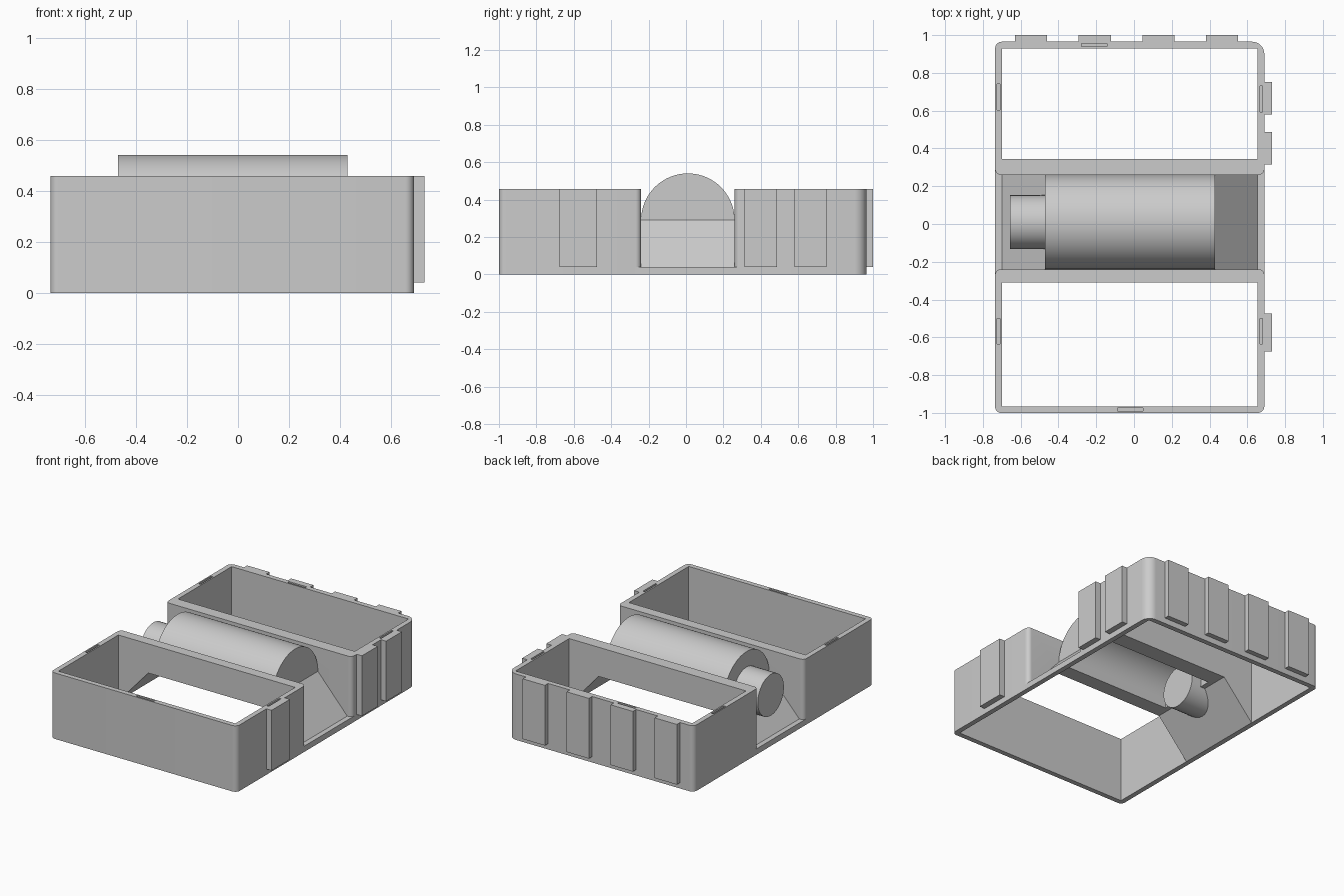
import bpy, bmesh
from math import sin, cos, pi, radians

cube = bpy.data.objects.get("Cube")
if cube:
    bpy.data.objects.remove(cube, do_unlink=True)

grey = bpy.data.materials.new("plain_grey")
grey.use_nodes = True
grey.diffuse_color = (0.6, 0.6, 0.6, 1)
grey.node_tree.nodes["Principled BSDF"].inputs["Base Color"].default_value = (0.6, 0.6, 0.6, 1)

# Overall dimensions
LEFT, RIGHT, FRONT, BACK = 0.69, -0.735, -1.0, 0.965
WALL, TOP, LIP = 0.035, 0.457, 0.04
GAP_F, GAP_B = -0.24, 0.26
IN_L, IN_R = LEFT - WALL, RIGHT + WALL
DOME_L, DOME_R, AXIS_Y, AXIS_Z, RAD = 0.43, -0.47, 0.01, 0.29, 0.25
UNDER = AXIS_Z - WALL


def prism(name, pts, lo, hi, axis="z"):
    """Extrude a 2D outline along one axis."""
    place = {"x": lambda a, b, h: (h, a, b),
             "y": lambda a, b, h: (a, h, b),
             "z": lambda a, b, h: (a, b, h)}[axis]
    bm = bmesh.new()
    ends = [[bm.verts.new(place(a, b, h)) for a, b in pts] for h in (lo, hi)]
    bm.faces.new(ends[0])
    bm.faces.new(ends[1])
    n = len(pts)
    for i in range(n):
        j = (i + 1) % n
        bm.faces.new((ends[0][i], ends[0][j], ends[1][j], ends[1][i]))
    bmesh.ops.recalc_face_normals(bm, faces=bm.faces)
    mesh = bpy.data.meshes.new(name)
    bm.to_mesh(mesh)
    bm.free()
    mesh.materials.append(grey)
    obj = bpy.data.objects.new(name, mesh)
    bpy.context.collection.objects.link(obj)
    return obj


def rect(x0, x1, y0, y1):
    return [(x0, y0), (x1, y0), (x1, y1), (x0, y1)]


def rounded(x0, x1, y0, y1, radii):
    """Rectangle outline with one radius per corner, anticlockwise from x0, y0."""
    pts = []
    signs = [(1, 1), (-1, 1), (-1, -1), (1, -1)]
    for k, ((x, y), (sx, sy), r) in enumerate(zip(rect(x0, x1, y0, y1), signs, radii)):
        for i in range(9):
            a = pi + k * pi / 2 + i * pi / 16
            pts.append((x + sx * r + r * cos(a), y + sy * r + r * sin(a)))
    return pts


def arc(r, a0, a1, steps=40):
    return [(AXIS_Y + r * cos(a0 + (a1 - a0) * i / steps),
             AXIS_Z + r * sin(a0 + (a1 - a0) * i / steps)) for i in range(steps + 1)]


def activate(obj):
    bpy.ops.object.select_all(action="DESELECT")
    obj.select_set(True)
    bpy.context.view_layer.objects.active = obj


def smooth(obj):
    activate(obj)
    bpy.ops.object.shade_smooth_by_angle(angle=radians(30))


def cut(obj, cutter):
    cutter.hide_render = True
    mod = obj.modifiers.new("cut", "BOOLEAN")
    mod.operation, mod.solver, mod.object = "DIFFERENCE", "EXACT", cutter
    activate(obj)
    bpy.ops.object.modifier_apply(modifier=mod.name)
    bpy.data.objects.remove(cutter, do_unlink=True)


def slot(x, y, along_x):
    hx, hy = (0.068, 0.008) if along_x else (0.008, 0.068)
    return prism("slot_cutter", rect(x - hx, x + hx, y - hy, y + hy), TOP - 0.02, TOP + 0.1)


# Front and back trays: open frames with an arched underpass and clip slots
trays = [
    ("front_tray", FRONT, GAP_F, FRONT + WALL, -0.31, (0.03, 0.035, 0.03, 0.03),
     [(-0.02, -0.982, True), (-0.718, -0.568, False), (0.674, -0.568, False)]),
    ("back_tray", GAP_B, BACK, 0.343, BACK - WALL, (0.03, 0.03, 0.065, 0.035),
     [(-0.21, 0.947, True), (-0.718, 0.672, False), (0.674, 0.662, False)]),
]
for name, y0, y1, in0, in1, radii, slots in trays:
    tray = prism(name, rounded(RIGHT, LEFT, y0, y1, radii), 0, TOP)
    cut(tray, prism("inside_cutter", rect(IN_R, IN_L, in0, in1), -0.1, 1))
    arch = [(IN_R, -0.1), (IN_L, -0.1), (IN_L, 0), (DOME_L, UNDER), (DOME_R, UNDER), (IN_R, 0)]
    cut(tray, prism("underpass_cutter", arch, -0.5, 0.5, "y"))
    for s in slots:
        cut(tray, slot(*s))
    smooth(tray)

# Low sills and sloping ramps that join the trays at each end of the gap
for side, outer, inner, end in (("left", LEFT, IN_L, DOME_L), ("right", RIGHT, IN_R, DOME_R)):
    prism(side + "_sill", rect(min(outer, inner), max(outer, inner), -0.29, 0.31), 0, LIP)
    slope = [(inner, 0), (inner, LIP), (end, AXIS_Z), (end, UNDER)]
    prism(side + "_ramp", slope, GAP_F, GAP_B, "y")

# Hollow half-round cover with closed ends
inner_r = RAD - WALL
profile = ([(AXIS_Y + RAD, UNDER)] + arc(RAD, 0, pi) + [(AXIS_Y - RAD, UNDER)]
           + [(AXIS_Y - inner_r, UNDER)] + arc(inner_r, pi, 0) + [(AXIS_Y + inner_r, UNDER)])
smooth(prism("half_round_cover", profile, DOME_R, DOME_L, "x"))
cap = [(AXIS_Y + inner_r, UNDER)] + arc(inner_r, 0, pi) + [(AXIS_Y - inner_r, UNDER)]
prism("left_cover_end", cap, DOME_L - WALL, DOME_L, "x")
prism("right_cover_end", cap, DOME_R, DOME_R + WALL, "x")

# Short shaft passing through the right end of the cover
smooth(prism("shaft", arc(0.143, 0, 2 * pi)[:-1], -0.657, -0.36, "x"))

# Raised tabs on the back and left sides
for i in range(4):
    x = -0.545 + i * 0.337
    prism(f"back_tab_{i + 1}", rect(x - 0.085, x + 0.085, BACK - 0.01, 1.0), LIP, TOP)
for i, y in enumerate((-0.575, 0.4, 0.665)):
    half = 0.1 if i == 0 else 0.086
    prism(f"left_tab_{i + 1}", rect(LEFT - 0.01, 0.73, y - half, y + half), LIP, TOP)
